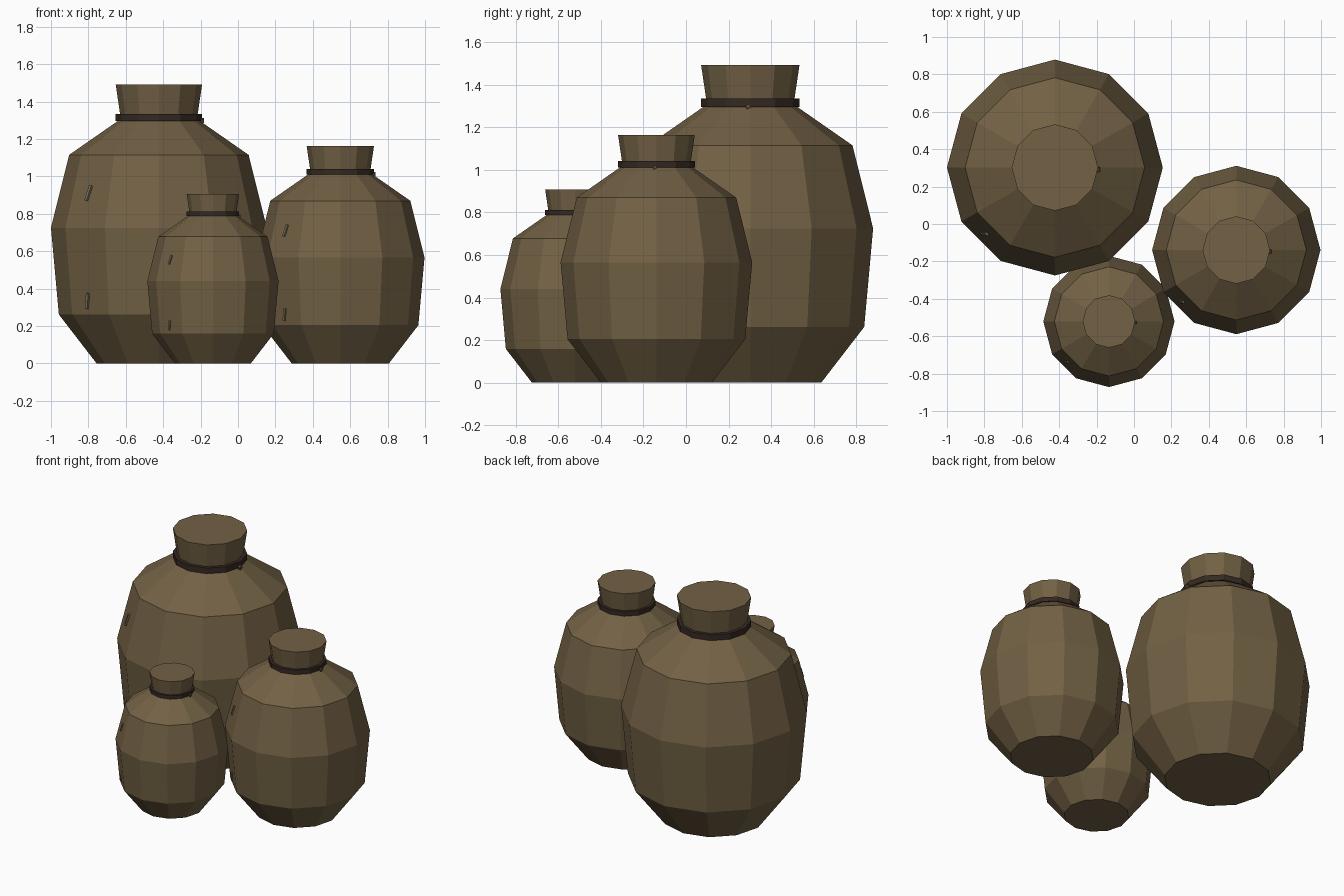
import bpy, bmesh, math
from mathutils import Vector, Matrix

if "Cube" in bpy.data.objects:
    bpy.data.objects.remove(bpy.data.objects["Cube"])

SIDES = 12


def material(name, rgb):
    m = bpy.data.materials.new(name)
    m.diffuse_color = (*rgb, 1)
    m.use_nodes = True
    m.node_tree.nodes["Principled BSDF"].inputs["Base Color"].default_value = m.diffuse_color
    return m


burlap = material("burlap", (0.168, 0.119, 0.058))
cord = material("cord", (0.035, 0.022, 0.016))
knot_mat = material("knot", (0.12, 0.065, 0.035))
thread = material("thread", (0.2, 0.17, 0.11))


def finish(name, bm, mat, loc, scale):
    bmesh.ops.recalc_face_normals(bm, faces=bm.faces)
    me = bpy.data.meshes.new(name)
    bm.to_mesh(me)
    bm.free()
    me.materials.append(mat)
    ob = bpy.data.objects.new(name, me)
    ob.location = (*loc, 0)
    ob.scale = (scale,) * 3
    bpy.context.collection.objects.link(ob)


def lathe(profile, closed=False):
    """Faceted surface of revolution from (radius, z) points."""
    bm = bmesh.new()
    rings = [[bm.verts.new((r * math.cos(i * math.tau / SIDES),
                            r * math.sin(i * math.tau / SIDES), z))
              for i in range(SIDES)] for r, z in profile]
    pairs = list(zip(rings, rings[1:]))
    if closed:
        pairs.append((rings[-1], rings[0]))
    else:
        bm.faces.new(rings[0])
        bm.faces.new(rings[-1])
    for a, b in pairs:
        for i in range(SIDES):
            j = (i + 1) % SIDES
            bm.faces.new((a[i], a[j], b[j], b[i]))
    return bm


def box(center, size, rot=Matrix()):
    bm = bmesh.new()
    bmesh.ops.create_cube(bm, size=1, matrix=Matrix.Translation(center) @ rot
                          @ Matrix.Diagonal((*size, 1)))
    return bm


BODY = [(0.333, 0), (0.535, 0.262), (0.577, 0.725), (0.48, 1.115),
        (0.207, 1.305), (0.207, 1.33), (0.231, 1.492)]
BAND = [(0.19, 1.295), (0.231, 1.295), (0.231, 1.334), (0.19, 1.334)]

SACKS = [("large", (-0.423, 0.302), 1.0),
         ("medium", (0.547, -0.139), 0.78),
         ("small", (-0.134, -0.521), 0.608)]

for label, loc, s in SACKS:
    # sack with pinched, flared neck
    finish(label + "_sack", lathe(BODY), burlap, loc, s)
    # cord tied round the neck, with its knot
    finish(label + "_neck_cord", lathe(BAND, True), cord, loc, s)
    finish(label + "_knot", box((0.23, -0.01, 1.298), (0.025, 0.022, 0.02),
                                Matrix.Rotation(0.4, 4, 'X')), knot_mat, loc, s)
    # seam stitches barely breaking the front-left surface
    for n, (z, r, lean) in enumerate([(0.335, 0.521, 0.09), (0.91, 0.512, -0.24)]):
        a = math.radians(223.5)
        rot = (Matrix.Rotation(a, 4, 'Z') @ Matrix.Rotation(lean, 4, 'Y')
               @ Matrix.Rotation(-0.2, 4, 'X'))
        center = Vector((r * math.cos(a), r * math.sin(a), z))
        finish(f"{label}_stitch_{n + 1}", box(center, (0.025, 0.018, 0.085), rot),
               thread, loc, s)
